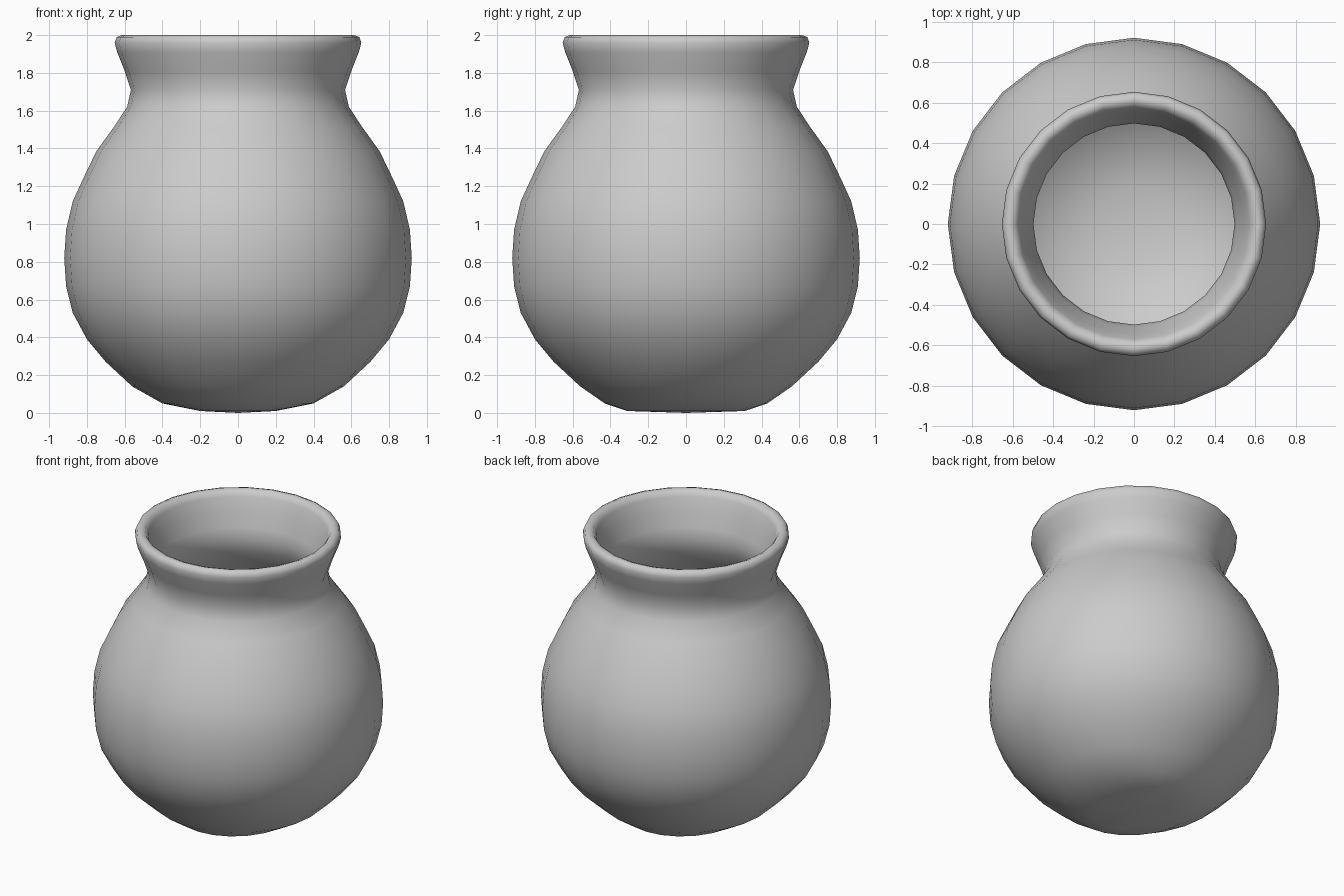
import bpy, bmesh, math

if "Cube" in bpy.data.objects:
    bpy.data.objects.remove(bpy.data.objects["Cube"])

SIDES = 24

# Outer wall from the foot up to the rim: (radius, height)
outer = [(0.40, 0.05), (0.56, 0.14), (0.70, 0.27), (0.80, 0.39), (0.875, 0.53),
         (0.91, 0.67), (0.92, 0.82), (0.91, 0.97), (0.875, 1.12), (0.82, 1.24),
         (0.75, 1.385), (0.66, 1.51), (0.587, 1.62), (0.567, 1.71), (0.60, 1.81),
         (0.64, 1.91), (0.653, 1.96), (0.642, 1.99)]
# Rounded lip, then the inner wall down to the floor
inner = [(0.615, 2.0), (0.588, 1.99), (0.57, 1.96), (0.545, 1.87), (0.51, 1.77),
         (0.497, 1.70), (0.515, 1.60), (0.60, 1.47), (0.69, 1.34), (0.76, 1.21),
         (0.81, 1.08), (0.84, 0.95), (0.85, 0.82), (0.84, 0.69), (0.80, 0.55),
         (0.73, 0.42), (0.64, 0.32), (0.51, 0.21), (0.36, 0.12), (0.19, 0.08)]


def ring(bm, rx, ry, z):
    return [bm.verts.new((rx * math.cos(2 * math.pi * i / SIDES),
                          ry * math.sin(2 * math.pi * i / SIDES), z))
            for i in range(SIDES)]


def cap(bm, loop, z):
    tip = bm.verts.new((0, 0, z))
    for i in range(SIDES):
        bm.faces.new((tip, loop[i], loop[(i + 1) % SIDES]))


bm = bmesh.new()
# Foot is slightly longer front to back
rings = [ring(bm, 0.20, 0.31, 0.01), ring(bm, 0.40, 0.43, 0.05)]
rings += [ring(bm, r, r, z) for r, z in outer[1:] + inner]
for a, b in zip(rings, rings[1:]):
    for i in range(SIDES):
        j = (i + 1) % SIDES
        bm.faces.new((a[i], a[j], b[j], b[i]))
cap(bm, rings[0], 0.0)
cap(bm, rings[-1], 0.07)
bmesh.ops.recalc_face_normals(bm, faces=bm.faces)
for f in bm.faces:
    f.smooth = True

mesh = bpy.data.meshes.new("pot")
bm.to_mesh(mesh)
bm.free()
pot = bpy.data.objects.new("pot", mesh)
bpy.context.collection.objects.link(pot)
